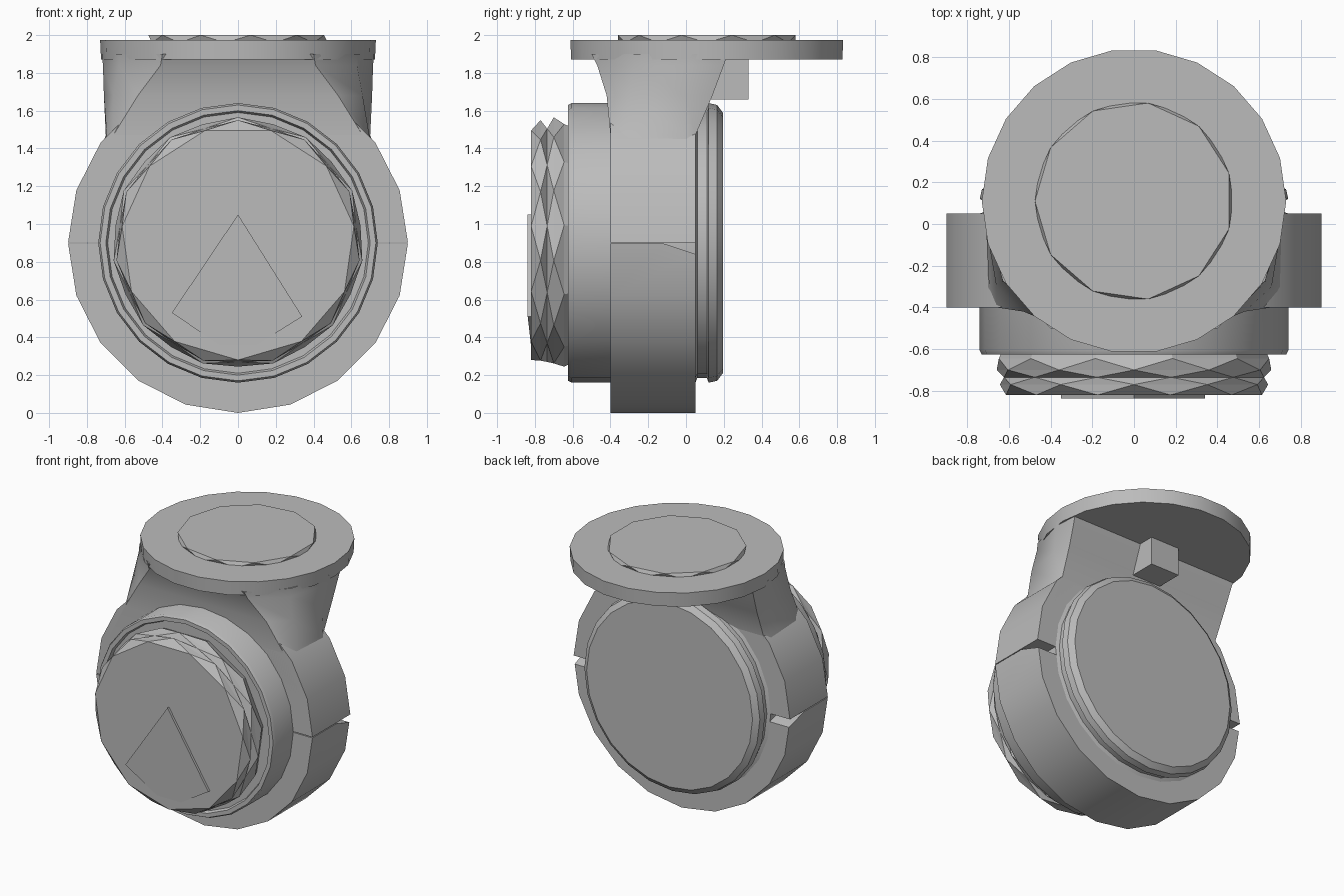
import bpy, bmesh, math
from mathutils import Vector

if "Cube" in bpy.data.objects:
    bpy.data.objects.remove(bpy.data.objects["Cube"], do_unlink=True)

GREY = (0.5, 0.5, 0.5, 1)
grey = bpy.data.materials.new("plain grey")
grey.use_nodes = True
grey.diffuse_color = GREY
grey.node_tree.nodes["Principled BSDF"].inputs["Base Color"].default_value = GREY

AXLE_Z = 0.9
FLANGE_Y = 0.11


def loft(name, rings, smooth=None, triangles=False):
    """Skin a stack of equal point rings and cap both ends."""
    bm = bmesh.new()
    rows = [[bm.verts.new(p) for p in ring] for ring in rings]
    n = len(rows[0])
    for a, b in zip(rows, rows[1:]):
        for i in range(n):
            j = (i + 1) % n
            if triangles:
                bm.faces.new((a[i], a[j], b[i]))
                bm.faces.new((a[j], b[j], b[i]))
            else:
                bm.faces.new((a[i], a[j], b[j], b[i]))
    bm.faces.new(rows[0])
    bm.faces.new(rows[-1])
    bmesh.ops.recalc_face_normals(bm, faces=bm.faces)
    mesh = bpy.data.meshes.new(name)
    bm.to_mesh(mesh)
    bm.free()
    mesh.materials.append(grey)
    obj = bpy.data.objects.new(name, mesh)
    bpy.context.collection.objects.link(obj)
    if smooth:
        make_smooth(obj, smooth)
    return obj


def make_smooth(obj, degrees):
    bpy.ops.object.select_all(action='DESELECT')
    obj.select_set(True)
    bpy.context.view_layer.objects.active = obj
    bpy.ops.object.shade_smooth_by_angle(angle=math.radians(degrees))


def circle(pos, radius, sides, axis, turn=0.0):
    """Ring of points around the axle (axis y) or the flange centre (axis z)."""
    pts = []
    for i in range(sides):
        t = math.tau * (i + turn) / sides
        u, v = radius * math.cos(t), radius * math.sin(t)
        pts.append(Vector((u, pos, AXLE_Z + v) if axis == 'y' else (u, FLANGE_Y + v, pos)))
    return pts


def turned(name, profile, sides, axis, smooth=None):
    return loft(name, [circle(p, r, sides, axis) for p, r in profile], smooth)


# Clamp around the wheel, with a split that opens toward the back
clamp = turned("clamp_band", [(-0.4, 0.9), (0.05, 0.9)], 20, 'y')
split = [(-0.41, 0.903), (-0.41, 0.897), (-0.12, 0.897), (0.06, 0.838), (0.06, 0.903)]
cutter = loft("split_cutter", [[(x, y, z) for y, z in split] for x in (-1, 1)])
cut = clamp.modifiers.new("split", 'BOOLEAN')
cut.operation = 'DIFFERENCE'
cut.solver = 'EXACT'
cut.object = cutter
bpy.context.view_layer.objects.active = clamp
bpy.ops.object.modifier_apply(modifier=cut.name)
bpy.data.objects.remove(cutter, do_unlink=True)
make_smooth(clamp, 30)

# Neck blending the clamp into the round flange: right half outline per level
levels = [
    (1.15, [(0.80, 0.05), (0.82, 0.0), (0.82, -0.3), (0.82, -0.4)]),
    (1.47, [(0.68, 0.05), (0.70, 0.0), (0.695, -0.3), (0.66, -0.4)]),
    (1.68, [(0.69, 0.14), (0.71, 0.0), (0.66, -0.3), (0.53, -0.42)]),
    (1.84, [(0.70, 0.20), (0.715, 0.02), (0.63, -0.28), (0.41, -0.47)]),
    (1.90, [(0.71, 0.22), (0.72, 0.05), (0.63, -0.27), (0.40, -0.50)]),
]
neck_rings = []
for z, half in levels:
    right = [(x, y, z) for x, y in half]
    neck_rings.append(right + [(-x, y, z) for x, y, z in reversed(right)])
loft("neck", neck_rings, 35)

# Mounting flange and its raised centre
turned("flange", [(1.87, 0.725), (1.975, 0.73)], 22, 'z', 30)
loft("flange_cap", [circle(1.96, 0.475, 11, 'z'), circle(2.0, 0.475, 11, 'z', 0.5)],
     triangles=True)

# Small stop block under the flange
loft("stop_block", [[(x, y, z) for x, y in
                     ((-0.12, 0.08), (0.12, 0.08), (0.12, 0.33), (-0.12, 0.33))]
                    for z in (1.66, 1.9)])

# Wheel body with rolled front lip, shallow rear groove and rounded back
turned("wheel_body", [(-0.60, 0.64), (-0.60, 0.69), (-0.625, 0.70), (-0.625, 0.73),
                      (-0.605, 0.74), (0.05, 0.74), (0.06, 0.715), (0.11, 0.715),
                      (0.12, 0.74), (0.165, 0.73), (0.195, 0.69)], 24, 'y', 30)

# Faceted front knob
knob_steps = [(-0.59, 0.63, 0), (-0.645, 0.655, 0), (-0.70, 0.665, 0.5),
              (-0.735, 0.63, 1.0), (-0.77, 0.65, 1.5), (-0.82, 0.62, 2.0)]
loft("front_knob", [circle(y, r, 11, 'y', t + 0.25) for y, r, t in knob_steps],
     triangles=True)

# Raised pointer that fades into the knob face at its foot
pointer = [(0, 1.05), (-0.35, 0.53), (-0.1, 0.36), (0.1, 0.36), (0.34, 0.51)]
loft("pointer", [[(x, -0.815, z) for x, z in pointer],
                 [(x, -0.838 if z > 0.4 else -0.821, z) for x, z in pointer]])
